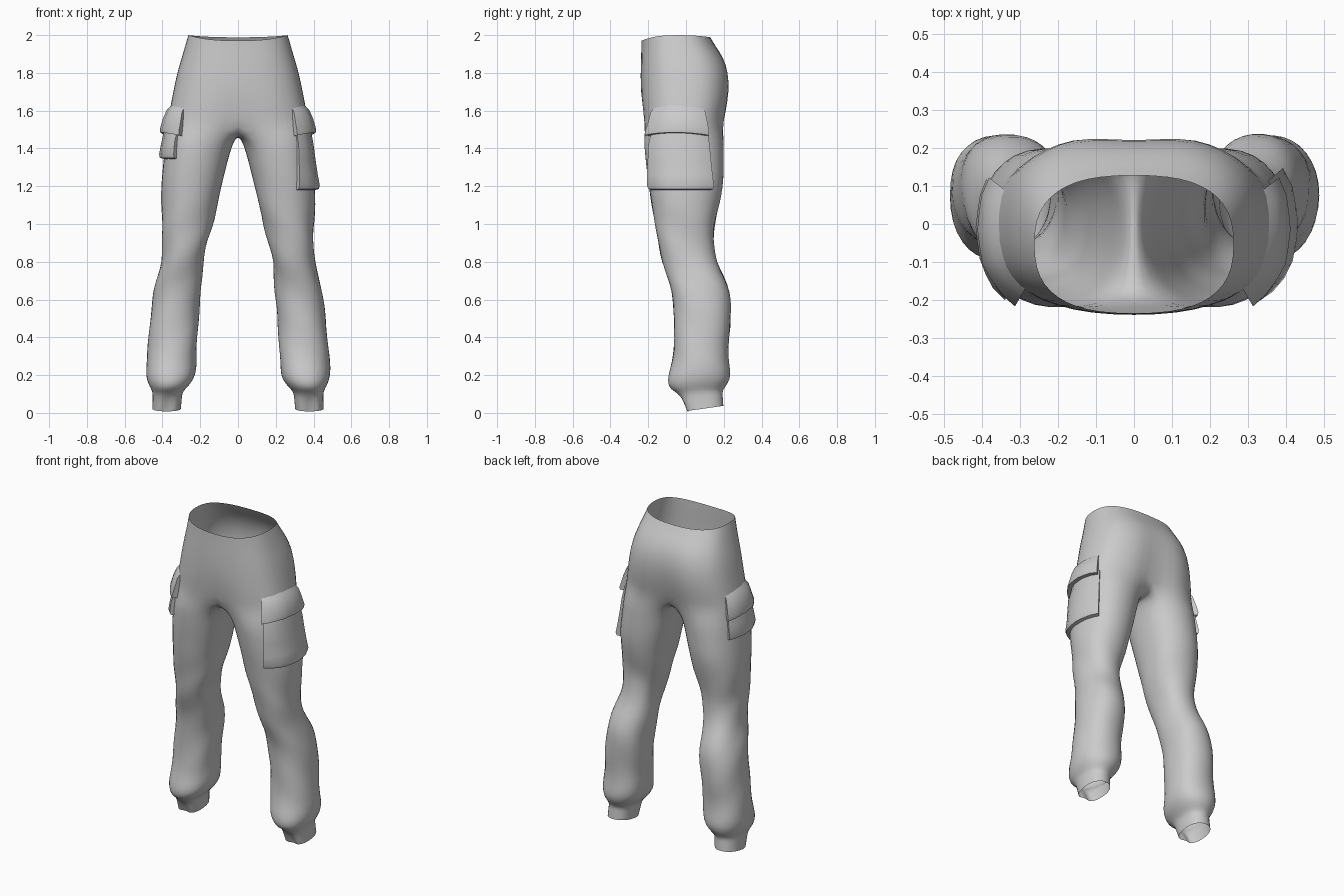
import bpy, bmesh, math
from math import sin, cos, radians, pi
from mathutils import Vector
from mathutils.bvhtree import BVHTree

if "Cube" in bpy.data.objects:
    bpy.data.objects.remove(bpy.data.objects["Cube"], do_unlink=True)

GREY = (0.6, 0.6, 0.6, 1)
cloth = bpy.data.materials.new("grey cloth")
cloth.use_nodes = True
cloth.diffuse_color = GREY
cloth.node_tree.nodes["Principled BSDF"].inputs["Base Color"].default_value = GREY

# Hip sections: height, half width, front y, back y, seat crease depth
HIPS = [(2.0, .265, -.237, .13, 0), (1.95, .28, -.238, .16, 0),
        (1.88, .30, -.24, .205, .006), (1.8, .325, -.242, .235, .015),
        (1.7, .345, -.242, .24, .025), (1.6, .365, -.238, .225, .035),
        (1.53, .377, -.23, .21, .045)]
# Leg sections: height, inner x, outer x, front y, back y
LEGS = [(1.44, .022, .387, -.228, .205), (1.36, .047, .395, -.22, .204),
        (1.28, .067, .403, -.212, .204), (1.2, .087, .41, -.20, .20),
        (1.1, .108, .41, -.185, .18), (1.02, .127, .407, -.17, .16),
        (.95, .147, .403, -.158, .147), (.88, .168, .402, -.147, .15),
        (.8, .185, .406, -.13, .165), (.72, .19, .432, -.10, .205),
        (.64, .194, .45, -.078, .237), (.55, .203, .461, -.068, .243),
        (.45, .212, .472, -.065, .238), (.35, .217, .48, -.066, .224),
        (.27, .22, .488, -.074, .23), (.2, .224, .492, -.098, .243),
        (.155, .25, .478, -.10, .225), (.125, .28, .46, -.085, .20),
        (.105, .295, .453, -.045, .195), (.07, .298, .453, -.03, .197),
        (.022, .302, .455, -.012, .20)]
SEAM = [(-.17, 1.485), (-.115, 1.472), (-.06, 1.467), (0, 1.465),
        (.06, 1.467), (.115, 1.475), (.16, 1.49)]


def power(v, n):
    return math.copysign(abs(v) ** (2 / n), v)


def hip_row(s, z, w, yf, yb, crease):
    """Half section from centre front, round the outside, to centre back."""
    row = []
    for j in range(13):
        a = radians(-90 + 15 * j)
        y = (yf + yb) / 2 + (yb - yf) / 2 * power(sin(a), 2.6)
        if j == 12:
            y -= crease
        if j == 0 and z < 1.65:
            y += crease * .5
        dip = -.03 * max(0, -sin(a)) ** 2 - .012 * max(0, sin(a)) ** 2 if z > 1.9 else 0
        x = 0 if j in (0, 12) else s * w * power(cos(a), 2.6)
        row.append(Vector((x, y, z + dip)))
    return row


def leg_row(s, z, xi, xo, yf, yb):
    """Full leg section: 13 outer points, then 7 inner ones."""
    row = []
    for k in range(20):
        deg = -130 + k * 260 / 12 if k < 13 else 130 + (k - 12) * 12.5
        a = radians(deg)
        fold = .006 * sin(z * 24 + 3 * a + s) if .2 < z < 1.15 else 0
        x = (xi + xo) / 2 + ((xo - xi) / 2 + fold) * power(cos(a), 2.25)
        y = (yf + yb) / 2 + ((yb - yf) / 2 + fold * .6) * power(sin(a), 2.25)
        zz = z
        if z < .1:                                   # slanted, pinched hem
            zz += .14 * (y - .09)
            y += .035 * math.exp(-((deg + 90) / 16) ** 2)
        row.append(Vector((s * x, y, zz)))
    return row


def skin(bm, rows, closed):
    """Join equal rows of vertices with quads."""
    n = len(rows[0])
    for a, b in zip(rows, rows[1:]):
        for i in range(n if closed else n - 1):
            j = (i + 1) % n
            bm.faces.new((a[i], a[j], b[j], b[i]))


def finish(bm, name, subdivide, angle=50):
    me = bpy.data.meshes.new(name)
    bm.to_mesh(me)
    ob = bpy.data.objects.new(name, me)
    bpy.context.collection.objects.link(ob)
    me.materials.append(cloth)
    bpy.ops.object.select_all(action='DESELECT')
    ob.select_set(True)
    bpy.context.view_layer.objects.active = ob
    bpy.ops.object.shade_smooth_by_angle(angle=radians(angle))
    if subdivide:
        ob.modifiers.new("soften", 'SUBSURF').levels = 1
        ob.modifiers["soften"].render_levels = 1


# Trousers: one open shell, hips split along the crotch seam into two legs
bm = bmesh.new()
for s in (1, -1):
    def add(points):
        return [bm.verts.new(p) for p in points]
    hips = [add(hip_row(s, *h)) for h in HIPS]
    skin(bm, hips, False)
    seam = add([Vector((0, y, z)) for y, z in reversed(SEAM)])
    legs = [hips[-1] + seam] + [add(leg_row(s, *r)) for r in LEGS]
    skin(bm, legs, True)
bmesh.ops.remove_doubles(bm, verts=bm.verts, dist=1e-4)
bmesh.ops.recalc_face_normals(bm, faces=bm.faces)
body = BVHTree.FromBMesh(bm)
finish(bm, "trousers", True, 180)


def pocket(name, s, a0, a1, profile, flare=0):
    """Padded patch wrapped on the outer leg; profile is (height, thickness)."""
    p = bmesh.new()
    n = 10
    rows = []
    for z, t in profile:
        row = []
        for i in range(n + 1):
            u = min(max((i - 1) / (n - 2), 0), 1)
            a = radians(a0 + (a1 - a0) * u)
            d = Vector((s * cos(a), sin(a), 0))
            zz = z + flare * (2 * u - 1) ** 2
            hit = body.ray_cast(Vector((s * .2, -.02, zz)) + d, -d)[0]
            edge = i in (0, n)
            row.append(p.verts.new(hit + d * (-.012 if edge else t)))
        rows.append(row)
    skin(p, rows, False)
    bmesh.ops.recalc_face_normals(p, faces=p.faces)
    if sum(f.normal.x * s for f in p.faces) < 0:
        bmesh.ops.reverse_faces(p, faces=p.faces)
    finish(p, name, False)


# Cargo pockets: a long one on the left leg, a short one on the right
FLAP = [(1.64, -.012), (1.605, .014), (1.56, .026), (1.505, .034),
        (1.485, .03), (1.48, -.012)]
LONG = [(1.5, .006), (1.42, .012), (1.34, .014), (1.26, .018),
        (1.205, .024), (1.185, .018), (1.178, -.012)]
SHORT = [(1.5, .01), (1.43, .018), (1.37, .024), (1.35, .018), (1.343, -.012)]
pocket("left_pocket", 1, -56, 41, LONG)
pocket("left_pocket_flap", 1, -60, 38, FLAP, -.015)
pocket("right_pocket", -1, -52, 36, SHORT)
pocket("right_pocket_flap", -1, -60, 38, FLAP, -.015)
